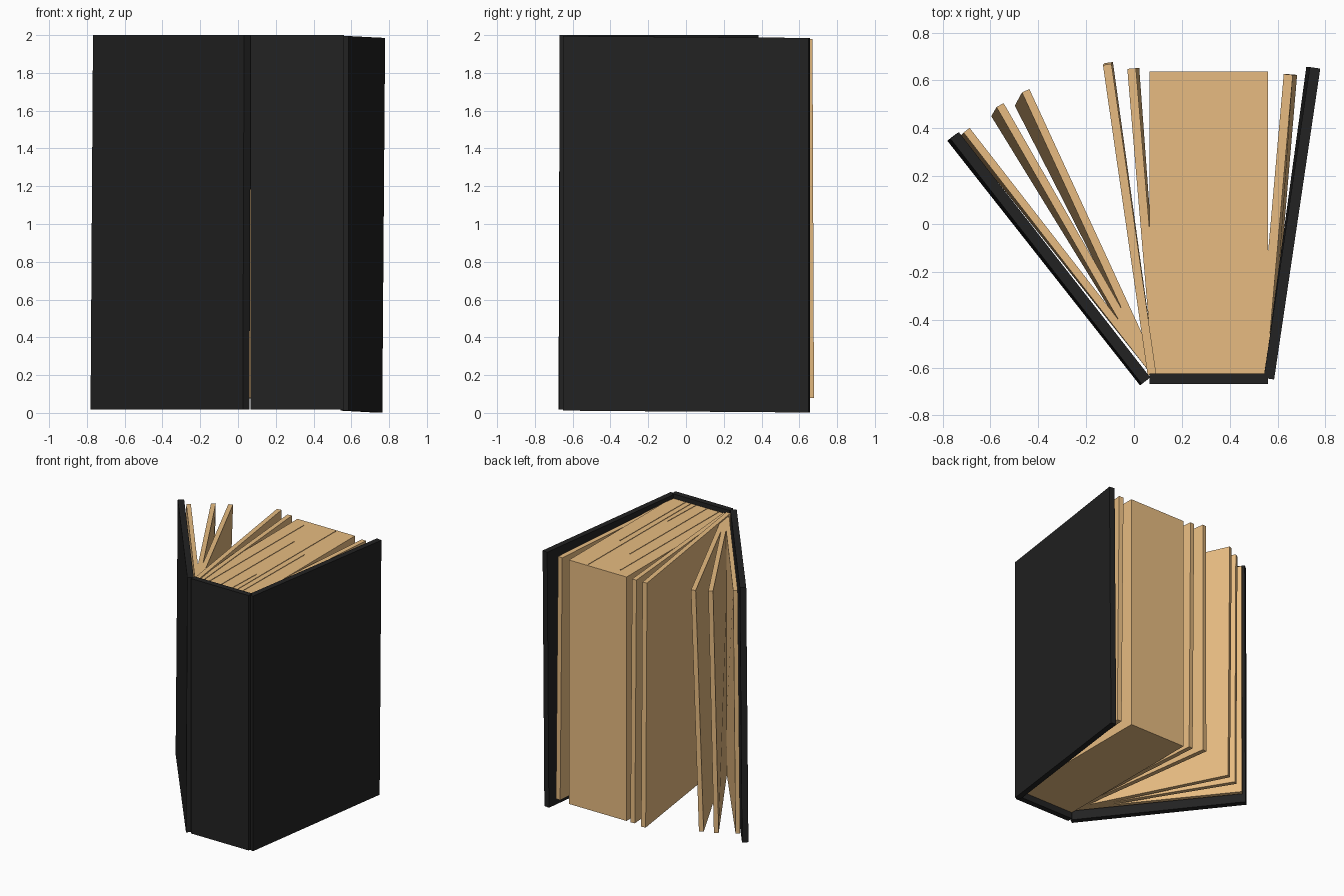
import bpy
import bmesh
from mathutils import Vector

if "Cube" in bpy.data.objects:
    bpy.data.objects.remove(bpy.data.objects["Cube"])


def material(name, rgb):
    m = bpy.data.materials.new(name)
    m.diffuse_color = (*rgb, 1)
    m.use_nodes = True
    m.node_tree.nodes["Principled BSDF"].inputs["Base Color"].default_value = m.diffuse_color
    return m


cover_mat = material("black_cover", (0.016, 0.016, 0.016))
page_mat = material("tan_paper", (0.80, 0.50, 0.22))


def slab(name, root, tip, thick, z, mat, root_shift=(0, 0), tip_shift=(0, 0),
         tip_drop=0.0, root_thick=None):
    """Upright board from root to tip (plan view); its bottom is offset to lean it."""
    root, tip = Vector(root), Vector(tip)
    d = (tip - root).normalized()
    n = Vector((d.y, -d.x))
    bm = bmesh.new()
    rings = []
    for level, k in ((z[0], 1), (z[1], 0)):
        ring = []
        for p, side, sh, drop, t in (
                (root, -1, root_shift, 0, root_thick or thick),
                (root, 1, root_shift, 0, root_thick or thick),
                (tip, 1, tip_shift, tip_drop, thick),
                (tip, -1, tip_shift, tip_drop, thick)):
            q = p + n * side * t / 2 + Vector(sh) * k
            ring.append(bm.verts.new((q.x, q.y, level - drop)))
        rings.append(ring)
    low, high = rings
    bm.faces.new(low[::-1])
    bm.faces.new(high)
    for i in range(4):
        j = (i + 1) % 4
        bm.faces.new((low[i], low[j], high[j], high[i]))
    bmesh.ops.recalc_face_normals(bm, faces=bm.faces)
    mesh = bpy.data.meshes.new(name)
    bm.to_mesh(mesh)
    bm.free()
    mesh.materials.append(mat)
    ob = bpy.data.objects.new(name, mesh)
    bpy.context.collection.objects.link(ob)
    return ob


# Binding: spine and two leaning covers
slab("spine", (0.065, -0.648), (0.56, -0.648), 0.044, (0.018, 2.0), cover_mat)
slab("front_cover", (0.05, -0.655), (-0.75, 0.37), 0.045, (0.018, 2.0), cover_mat,
     (-0.007, -0.006), (-0.013, -0.008))
slab("back_cover", (0.564, -0.647), (0.757, 0.653), 0.044, (0.012, 1.995), cover_mat,
     (0.0, 0.0), (-0.015, 0.0), tip_drop=0.01)

# Closed block of pages
slab("page_block", (0.3125, -0.63), (0.3125, 0.638), 0.495, (0.068, 1.965), page_mat)

# Loose leaves: root, tip, thickness, z range, bottom shift at the root and at the tip
leaves = [
    ((0.070, -0.60), (-0.700, 0.392), 0.032, (0.08, 1.97), (0, 0), (-0.012, -0.012)),
    ((0.075, -0.61), (-0.560, 0.497), 0.034, (0.08, 1.97), (0, 0), (-0.022, -0.038)),
    ((0.085, -0.61), (-0.453, 0.557), 0.034, (0.08, 1.97), (0, 0), (-0.030, -0.055)),
    ((0.075, -0.63), (-0.112, 0.667), 0.036, (0.08, 1.98), (0, 0), (0.006, 0.008)),
    ((0.098, -0.63), (-0.010, 0.650), 0.036, (0.075, 1.97), (0, 0), (0.014, 0.0)),
    ((0.535, -0.625), (0.645, 0.625), 0.038, (0.07, 1.96), (0.022, 0), (0.018, 0.0)),
]
for i, (root, tip, t, z, rs, ts) in enumerate(leaves):
    slab(f"loose_leaf_{i + 1}", root, tip, t, z, page_mat, rs, ts)

# Faint page edges standing proud of the block top
for i, (x, y0, y1) in enumerate([(0.165, -0.62, 0.57), (0.265, -0.62, 0.31),
                                 (0.36, -0.62, -0.29), (0.405, -0.62, 0.62),
                                 (0.45, -0.62, 0.17)]):
    slab(f"page_edge_{i + 1}", (x - 0.012, y0), (x, y1), 0.004, (1.95, 1.969), page_mat)
